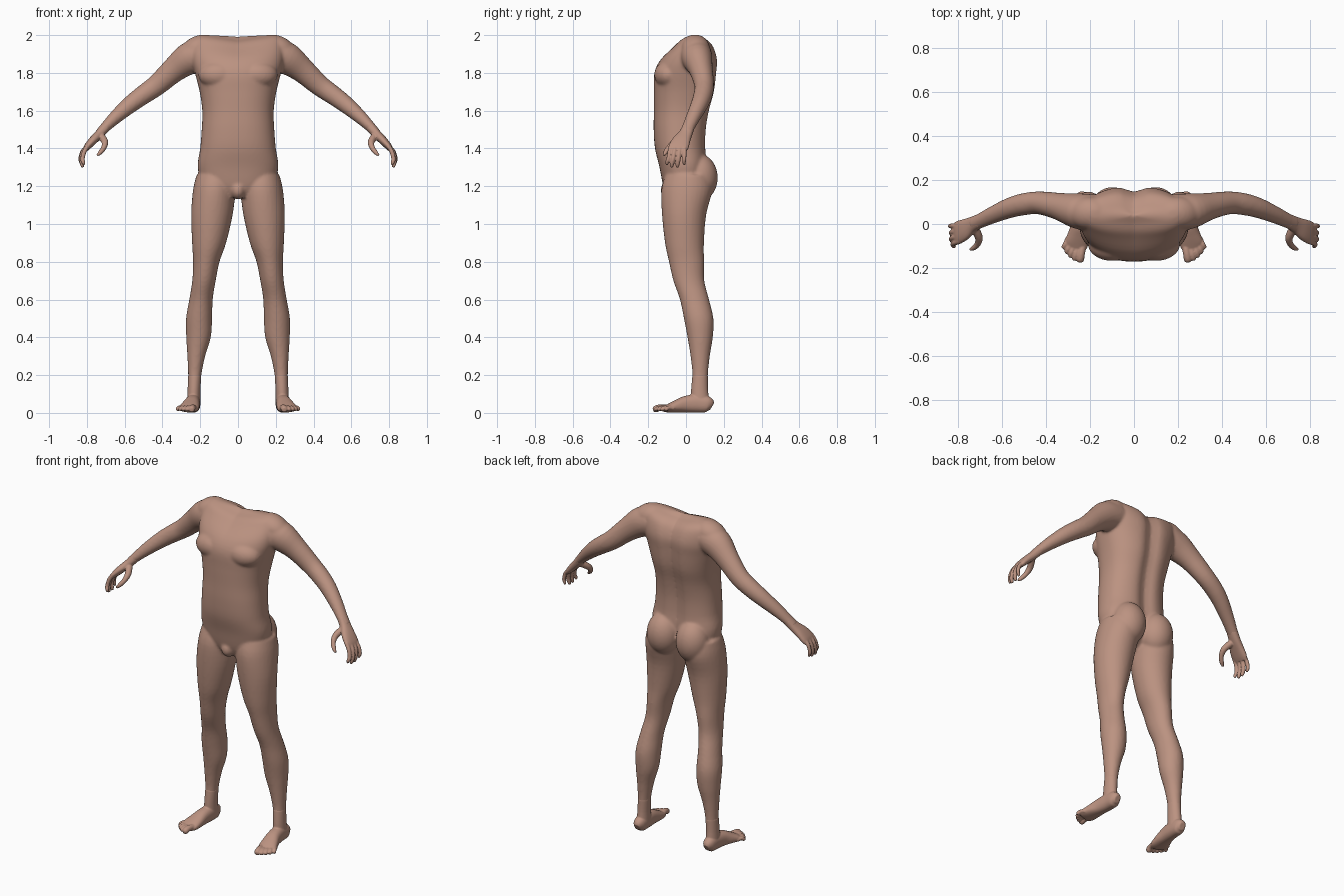
import bpy, bmesh, math
from mathutils import Vector, Matrix

skin = bpy.data.materials.new("skin")
skin.diffuse_color = (0.50, 0.29, 0.22, 1)


def spline(rows, steps):
    """Catmull-Rom interpolation through rows of numbers."""
    out, n = [], len(rows)
    for i in range(n - 1):
        p0, p1, p2, p3 = (rows[max(0, min(n - 1, i + k))] for k in (-1, 0, 1, 2))
        for s in range(steps):
            t = s / steps
            out.append([0.5 * (2 * b + (c - a) * t + (2 * a - 5 * b + 4 * c - d) * t * t
                               + (3 * b - a - 3 * c + d) * t ** 3)
                        for a, b, c, d in zip(p0, p1, p2, p3)])
    return out + [list(rows[-1])]


def tube(bm, rows, side=1, ref=None, power=2.0, steps=4, n=32, shape=None):
    """Skin rings (x, y, z, radius a, radius b); horizontal unless ref gives the a axis."""
    rows = spline(rows, steps)
    rings = []
    for i, (x, y, z, a, b) in enumerate(rows):
        if ref is None:
            u, v = Vector((1, 0, 0)), Vector((0, 1, 0))
        else:
            t = Vector(rows[min(i + 1, len(rows) - 1)][:3]) - Vector(rows[max(i - 1, 0)][:3])
            t.normalize()
            u = Vector(ref)
            u = (u - t * u.dot(t)).normalized()
            v = t.cross(u)
        ring = []
        for k in range(n):
            c, s = math.cos(math.tau * k / n), math.sin(math.tau * k / n)
            c = math.copysign(abs(c) ** (2 / power), c)
            s = math.copysign(abs(s) ** (2 / power), s)
            p = Vector((x, y, z)) + u * a * c + v * b * s
            if shape:
                p = shape(p)
            ring.append(bm.verts.new((p.x * side, p.y, p.z)))
        rings.append(ring)
    for r, q in zip(rings, rings[1:]):
        for k in range(n):
            bm.faces.new((r[k], r[(k + 1) % n], q[(k + 1) % n], q[k]))
    for ring in (rings[0], rings[-1]):
        mid = bm.verts.new(sum((w.co for w in ring), Vector()) / n)
        for k in range(n):
            bm.faces.new((ring[k], ring[(k + 1) % n], mid))


def ball(bm, x, y, z, rx, ry, rz, tilt=0):
    m = (Matrix.Translation((x, y, z)) @ Matrix.Rotation(tilt, 4, 'Y')
         @ Matrix.Diagonal((rx, ry, rz, 1)))
    bmesh.ops.create_uvsphere(bm, u_segments=32, v_segments=20, radius=1, matrix=m)


def finish(bm, name, voxel, smooth):
    """Fuse the overlapping volumes into one smooth skin."""
    bmesh.ops.recalc_face_normals(bm, faces=bm.faces)
    me = bpy.data.meshes.new(name)
    bm.to_mesh(me)
    bm.free()
    me.materials.append(skin)
    ob = bpy.data.objects.new(name, me)
    bpy.context.collection.objects.link(ob)
    r = ob.modifiers.new("fuse", 'REMESH')
    r.mode, r.voxel_size, r.use_smooth_shade = 'VOXEL', voxel, True
    s = ob.modifiers.new("soften", 'SMOOTH')
    s.factor, s.iterations = 0.5, smooth


def torso_shape(p):
    # spine groove at the back, neckline dipping to the middle
    if p.y > 0:
        p.y -= 0.025 * math.exp(-(p.x / 0.045) ** 2) * min(1, p.y / 0.1)
    p.z += 0.028 * min(1, abs(p.x) / 0.2) * max(0, min(1, (p.z - 1.85) / 0.1))
    return p


TORSO = [(0, -.045, 1.14, .07, .05), (0, -.01, 1.2, .18, .11), (0, -.012, 1.3, .213, .128),
         (0, -.027, 1.4, .2, .137), (0, -.029, 1.5, .192, .142), (0, -.02, 1.6, .189, .15),
         (0, -.007, 1.7, .203, .163), (0, 0, 1.8, .228, .167), (0, .018, 1.87, .245, .152),
         (0, .04, 1.93, .245, .108), (0, .042, 1.96, .225, .073), (0, .04, 1.975, .19, .035)]
LEG = [(.12, .01, 1.26, .1, .12), (.126, .005, 1.18, .112, .135), (.138, -.01, 1.05, .11, .117),
       (.153, -.008, .9, .09, .103), (.168, .003, .8, .07, .093), (.18, .015, .7, .062, .082),
       (.196, .045, .6, .062, .077), (.206, .067, .5, .069, .078), (.209, .075, .4, .065, .067),
       (.221, .075, .3, .047, .051), (.229, .075, .2, .035, .041), (.233, .072, .12, .034, .045),
       (.235, .075, .05, .036, .05)]
ARM = [(.19, .05, 1.9, .085, .085), (.26, .06, 1.875, .08, .085), (.34, .08, 1.815, .062, .067),
       (.43, .096, 1.735, .052, .056), (.5, .09, 1.685, .05, .051), (.565, .073, 1.637, .046, .046),
       (.64, .042, 1.573, .039, .037), (.7, .014, 1.515, .034, .028), (.735, 0, 1.478, .034, .024)]

# body: torso, seat, shoulders, arms and legs
bm = bmesh.new()
tube(bm, TORSO, power=2.3, n=64, shape=torso_shape)
ball(bm, 0, -.085, 1.18, .04, .05, .05)
for side in (1, -1):
    tube(bm, LEG, side)
    tube(bm, ARM, side, ref=(0, 1, 0))
    ball(bm, side * .098, .07, 1.245, .098, .098, .125)
    ball(bm, side * .205, .05, 1.93, .1, .075, .068, side * .35)
    ball(bm, side * .1, -.09, 1.79, .11, .078, .075)
finish(bm, "body", .008, 5)

# hands: palm, four curled fingers and thumb
PALM = [(.70, .014, 1.515, .032, .026), (.735, -.003, 1.475, .036, .024),
        (.77, -.025, 1.44, .048, .022), (.797, -.038, 1.41, .052, .018),
        (.812, -.043, 1.39, .046, .012)]
THUMB = [(.725, -.02, 1.465, .02, .02), (.705, -.06, 1.435, .018, .018),
         (.71, -.09, 1.405, .014, .014), (.728, -.108, 1.38, .012, .012),
         (.745, -.117, 1.363, .006, .006)]
FINGERS = [(-.078, -.1, -.012, .012), (-.054, -.075, .0, .013), (-.03, -.045, 0, .013),
           (-.007, -.01, .012, .011)]
for side, word in ((1, "left"), (-1, "right")):
    bm = bmesh.new()
    tube(bm, PALM, side, ref=(0, 1, 0), power=2.4)
    tube(bm, THUMB, side, ref=(0, 0, 1), n=16)
    for y0, y1, dx, r in FINGERS:
        lift = abs(dx)
        tube(bm, [(.79, y0, 1.42, r, r), (.818 + dx * .4, (2 * y0 + y1) / 3, 1.385, r, r),
                  (.829 + dx * .5, (y0 + 2 * y1) / 3, 1.345, r * .95, r * .95),
                  (.825 + dx * .5, y1, 1.315 + lift, r * .85, r * .85),
                  (.821 + dx * .5, y1, 1.30 + lift, r * .5, r * .5)],
             side, ref=(0, 1, 0), n=16)
    finish(bm, word + "_hand", .004, 3)

# feet: sole and instep with five toes
FOOT = [(.235, .138, .035, .018, .022), (.236, .115, .045, .034, .042), (.237, .06, .05, .038, .048),
        (.243, 0, .046, .041, .044), (.252, -.05, .035, .049, .033), (.262, -.09, .025, .053, .023),
        (.27, -.115, .02, .044, .015)]
TOES = [(.232, -.09, .247, -.174, .018), (.255, -.095, .272, -.166, .0125),
        (.273, -.09, .291, -.152, .012), (.288, -.08, .308, -.134, .012),
        (.3, -.065, .322, -.112, .0115)]
for side, word in ((1, "left"), (-1, "right")):
    bm = bmesh.new()
    tube(bm, FOOT, side, ref=(1, 0, 0), power=2.3)
    tube(bm, LEG[-3:], side)
    for x0, y0, x1, y1, r in TOES:
        rows = [(x0 + (x1 - x0) * t, y0 + (y1 - y0) * t, z, r * k, r * k)
                for t, z, k in ((0, .024, 1), (.55, .028, .95), (.85, .02, 1), (1, .017, .6))]
        tube(bm, rows, side, ref=(1, 0, 0), n=16)
    finish(bm, word + "_foot", .004, 3)
